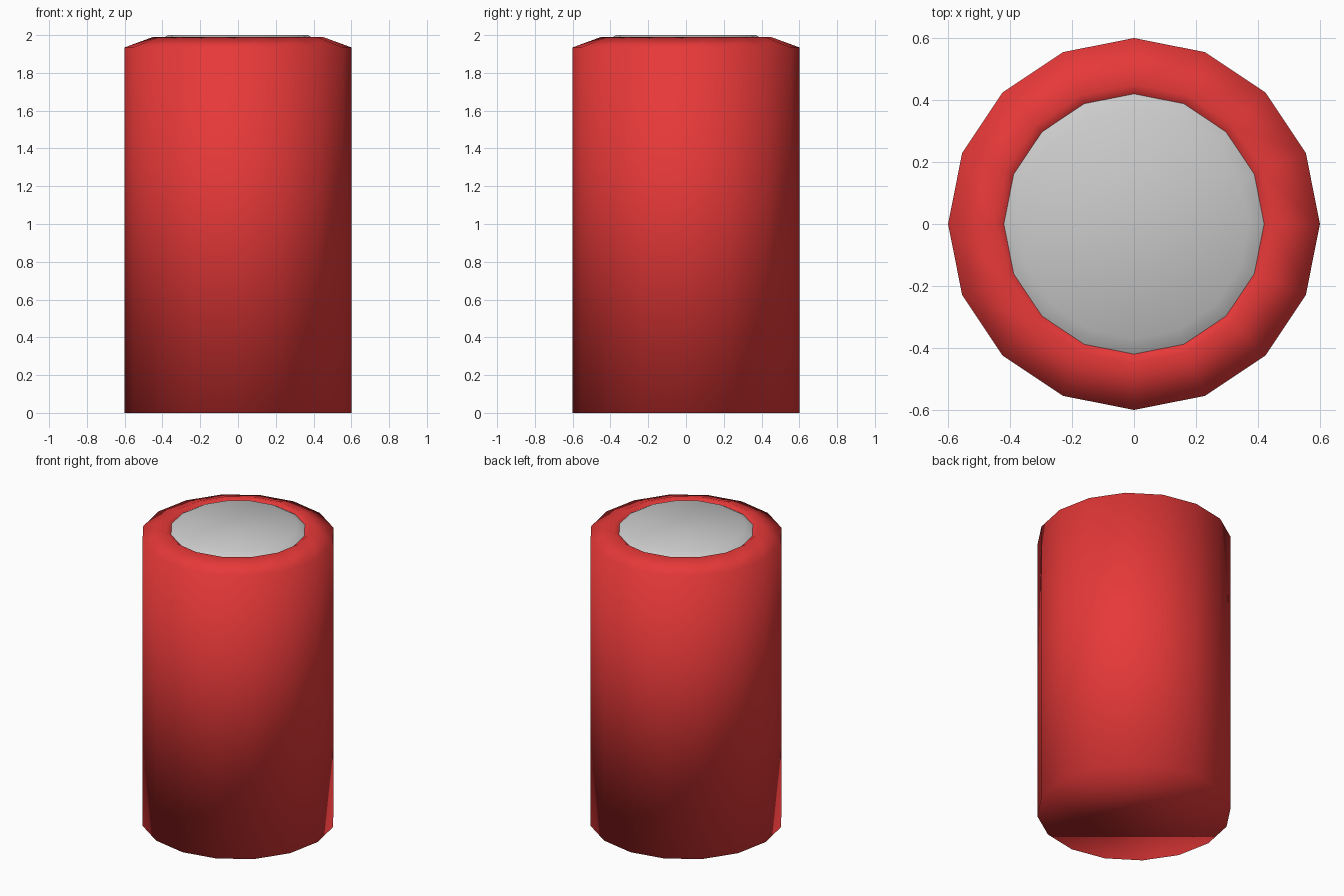
import bpy
import bmesh
from math import cos, sin, pi

if "Cube" in bpy.data.objects:
    bpy.data.objects.remove(bpy.data.objects["Cube"])

SIDES = 16


def lathe(name, profile, cap_first=False, cap_last=False, color=None):
    """Spin an (r, z) profile about z into a smooth-shaded 16-sided part."""
    bm = bmesh.new()
    rings = [[bm.verts.new((r * cos(2 * pi * i / SIDES), r * sin(2 * pi * i / SIDES), z))
              for i in range(SIDES)] for r, z in profile]
    for a, b in zip(rings, rings[1:]):
        for i in range(SIDES):
            j = (i + 1) % SIDES
            bm.faces.new((a[i], a[j], b[j], b[i]))
    if cap_first:
        bm.faces.new(rings[0][::-1])
    if cap_last:
        bm.faces.new(rings[-1])
    for f in bm.faces:
        f.smooth = True
    mesh = bpy.data.meshes.new(name)
    bm.to_mesh(mesh)
    bm.free()
    obj = bpy.data.objects.new(name, mesh)
    bpy.context.collection.objects.link(obj)
    if color:
        mat = bpy.data.materials.new(name + "_paint")
        mat.diffuse_color = color
        mat.use_nodes = True
        mat.node_tree.nodes["Principled BSDF"].inputs["Base Color"].default_value = mat.diffuse_color
        mesh.materials.append(mat)
    return obj


# Red body: flat base, straight wall, sloped shoulder, lip turning down inside
lathe("can_body", [(0.60, 0), (0.60, 1.935), (0.45, 1.99), (0.42, 1.97)],
      cap_first=True, color=(0.8, 0.04, 0.04, 1))

# Grey lid: short bevel rising from the groove to a flat top
lathe("can_lid", [(0.42, 1.97), (0.37, 2.0)], cap_last=True)
